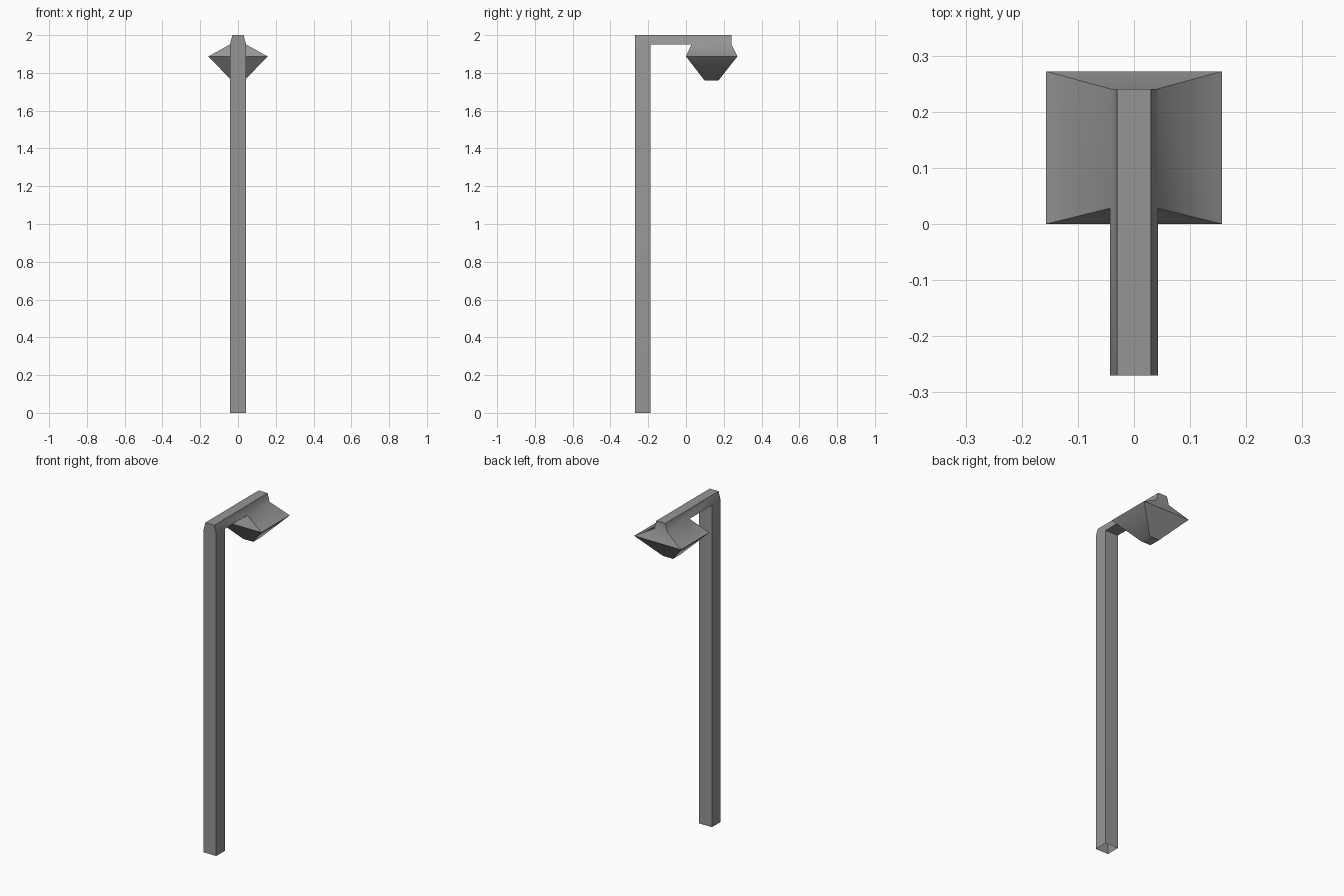
import bpy
import bmesh
import math

cube = bpy.data.objects.get("Cube")
if cube:
    bpy.data.objects.remove(cube, do_unlink=True)

grey = bpy.data.materials.new("painted grey metal")
grey.use_nodes = True
colour = (0.3, 0.3, 0.3, 1.0)
grey.diffuse_color = colour
grey.node_tree.nodes["Principled BSDF"].inputs["Base Color"].default_value = colour

bm = bmesh.new()


def ring(half_x, y0, y1, z):
    """Rectangle of vertices: front right, front left, back left, back right."""
    corners = ((-half_x, y0), (half_x, y0), (half_x, y1), (-half_x, y1))
    return [bm.verts.new((x, y, z)) for x, y in corners]


def bridge(lower, upper):
    """Four side faces between two rings."""
    for i in range(4):
        j = (i + 1) % 4
        bm.faces.new((lower[i], lower[j], upper[j], upper[i]))


# Levels of the post, arm and lamp head
foot = ring(0.043, -0.27, -0.187, 0.0)
post_top = ring(0.043, -0.27, -0.187, 1.95)
base = ring(0.034, 0.098, 0.172, 1.76)
rim = ring(0.157, 0.0, 0.272, 1.887)
neck = ring(0.043, 0.028, 0.241, 1.95)
arm_top = ring(0.03, -0.27, 0.241, 2.0)

# Hollow post, open at the foot
bridge(foot, post_top)

# Lamp head: tapered bowl and sloping hood
bm.faces.new(base[::-1])
bridge(base, rim)
bridge(rim, neck)

# Arm: top, two ends, underside and tapered sides
bm.faces.new(arm_top)
bm.faces.new((post_top[0], post_top[1], arm_top[1], arm_top[0]))
bm.faces.new((neck[2], neck[3], arm_top[3], arm_top[2]))
bm.faces.new((post_top[3], post_top[2], neck[1], neck[0]))
for front, back in ((0, 3), (1, 2)):
    bm.faces.new((post_top[front], post_top[back], neck[front], neck[back],
                  arm_top[back], arm_top[front]))
bmesh.ops.recalc_face_normals(bm, faces=bm.faces[:])

mesh = bpy.data.meshes.new("street_lamp")
bm.to_mesh(mesh)
bm.free()
mesh.materials.append(grey)
lamp = bpy.data.objects.new("street_lamp", mesh)
bpy.context.collection.objects.link(lamp)

# Soft shading where the arm flows into the hood, crisp edges elsewhere
bpy.context.view_layer.objects.active = lamp
lamp.select_set(True)
bpy.ops.object.shade_smooth_by_angle(angle=math.radians(50))
